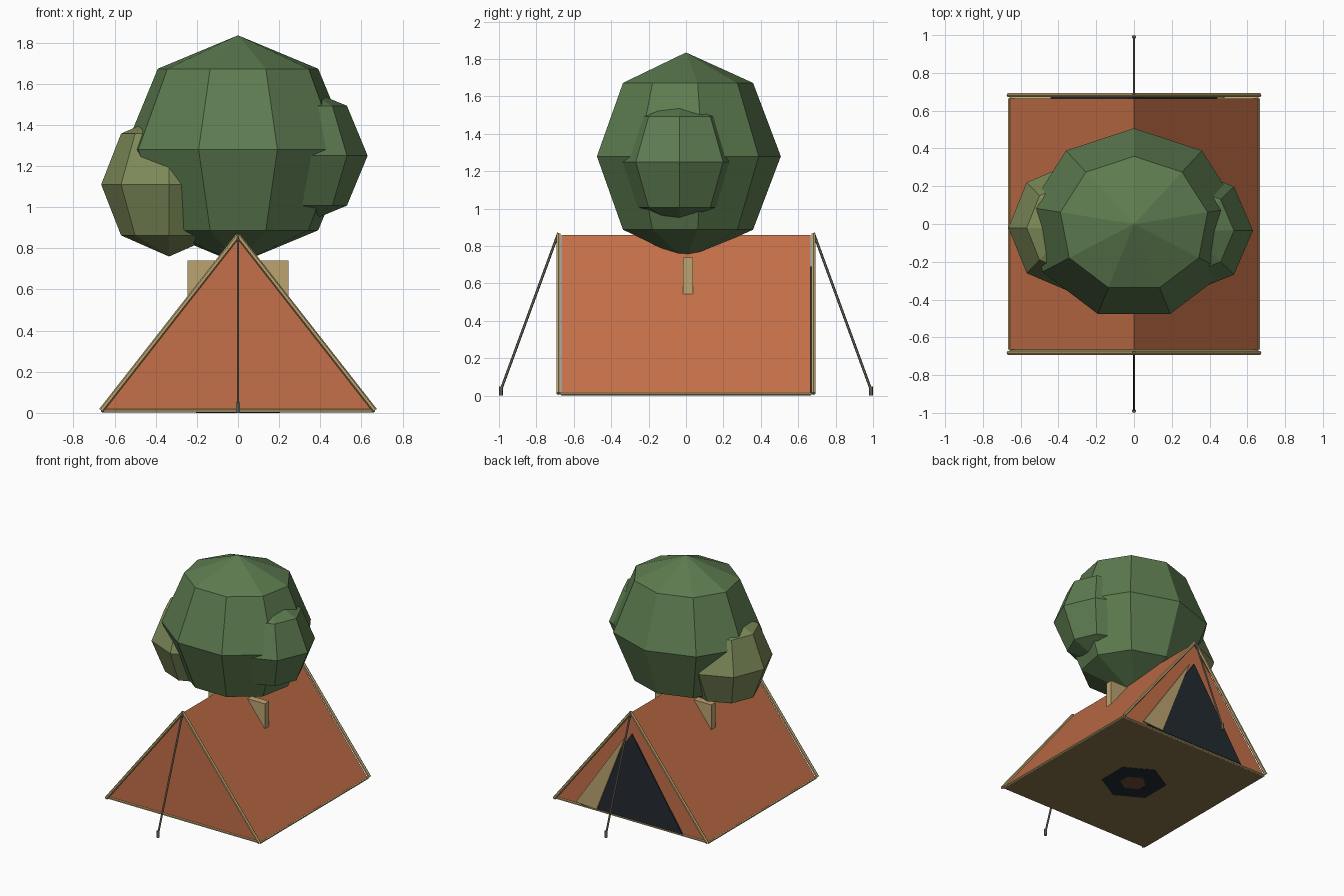
import bpy, bmesh
from mathutils import Vector, Matrix

if "Cube" in bpy.data.objects:
    bpy.data.objects.remove(bpy.data.objects["Cube"])


def material(name, rgb):
    m = bpy.data.materials.new(name)
    m.diffuse_color = (*rgb, 1)
    m.use_nodes = True
    m.node_tree.nodes["Principled BSDF"].inputs["Base Color"].default_value = m.diffuse_color
    return m


ORANGE = material("canvas_orange", (0.55, 0.16, 0.065))
GREEN = material("leaf_green", (0.11, 0.20, 0.08))
OLIVE = material("leaf_olive", (0.21, 0.26, 0.10))
TAN = material("pole_tan", (0.50, 0.37, 0.16))
BROWN = material("bark_brown", (0.16, 0.07, 0.03))
FLOOR = material("floor_tan", (0.24, 0.17, 0.07))
DARK = material("dark_opening", (0.017, 0.023, 0.03))
GREY = material("rope_grey", (0.20, 0.18, 0.14))


def finish(name, bm, mat):
    bmesh.ops.recalc_face_normals(bm, faces=bm.faces)
    me = bpy.data.meshes.new(name)
    bm.to_mesh(me)
    bm.free()
    me.materials.append(mat)
    ob = bpy.data.objects.new(name, me)
    bpy.context.collection.objects.link(ob)
    return ob


def box(name, lo, hi, mat):
    bm = bmesh.new()
    lo, hi = Vector(lo), Vector(hi)
    bmesh.ops.create_cube(bm, size=1, matrix=Matrix.Translation((lo + hi) / 2) @ Matrix.Diagonal((*(hi - lo), 1)))
    return finish(name, bm, mat)


def rod(name, a, b, r, mat, sides=6, r2=None):
    a, b = Vector(a), Vector(b)
    d = b - a
    mtx = Matrix.Translation((a + b) / 2) @ d.to_track_quat('Z', 'Y').to_matrix().to_4x4()
    bm = bmesh.new()
    bmesh.ops.create_cone(bm, cap_ends=True, segments=sides, radius1=r,
                          radius2=r if r2 is None else r2, depth=d.length, matrix=mtx)
    return finish(name, bm, mat)


def blob(name, centre, radii, sides, mat):
    bm = bmesh.new()
    bmesh.ops.create_uvsphere(bm, u_segments=sides, v_segments=4, radius=1,
                              matrix=Matrix.Translation(centre) @ Matrix.Diagonal((*radii, 1)))
    return finish(name, bm, mat)


def panel(name, pts, y0, y1, mat):
    # prism of an x-z outline between two y values
    bm = bmesh.new()
    f = bm.faces.new([bm.verts.new((x, y0, z)) for x, z in pts])
    ext = bmesh.ops.extrude_face_region(bm, geom=[f])["geom"]
    bmesh.ops.translate(bm, vec=(0, y1 - y0, 0), verts=[v for v in ext if isinstance(v, bmesh.types.BMVert)])
    return finish(name, bm, mat)


W, L, H = 0.66, 0.665, 0.86

# tent canvas and groundsheet
panel("tent_canvas", [(-W, 0.01), (W, 0.01), (0, H)], -L, L, ORANGE)
box("groundsheet", (-W, -L, 0.002), (W, L, 0.015), FLOOR)

# end frames, side rails, guy ropes and pegs
for s, end in ((-1, "front"), (1, "back")):
    y = 0.682 * s
    for k, side in ((-1, "left"), (1, "right")):
        rod(f"{end}_{side}_pole", (0.665 * k, y, 0.012), (0, y, 0.862), 0.012, TAN)
    rod(f"{end}_bottom_rail", (-W, L * s, 0.01), (W, L * s, 0.01), 0.009, TAN)
    rod(f"{end}_guy_rope", (0, y, 0.87), (0, 0.99 * s, 0.03), 0.007, GREY)
    rod(f"{end}_peg", (0, 0.99 * s, 0), (0, 0.99 * s, 0.05), 0.011, GREY)
for k, side in ((-1, "left"), (1, "right")):
    rod(f"{side}_bottom_rail", (W * k, -L, 0.01), (W * k, L, 0.01), 0.008, TAN)

# doorway with a folded flap at the back
panel("doorway", [(-0.44, 0.018), (0.44, 0.018), (0, 0.69)], L - 0.005, L + 0.008, DARK)
panel("door_flap", [(0.30, 0.02), (0.48, 0.03), (0.05, 0.66)], L + 0.004, L + 0.016, TAN)

# trunk standing inside, its dark base and the cross board
rod("trunk", (0, 0, 0), (0, 0, 0.95), 0.10, BROWN, 6, 0.07)
rod("trunk_base", (0, 0, 0), (0, 0, 0.018), 0.235, DARK, 6)
box("cross_board", (-0.245, -0.017, 0.48), (0.245, 0.037, 0.74), TAN)

# foliage
blob("foliage_main", (0, 0, 1.28), (0.56, 0.507, 0.555), 9, GREEN)
blob("foliage_right", (0.287, -0.035, 1.25), (0.343, 0.33, 0.343), 8, GREEN)
blob("foliage_left", (-0.335, -0.02, 1.11), (0.33, 0.34, 0.35), 8, OLIVE)
